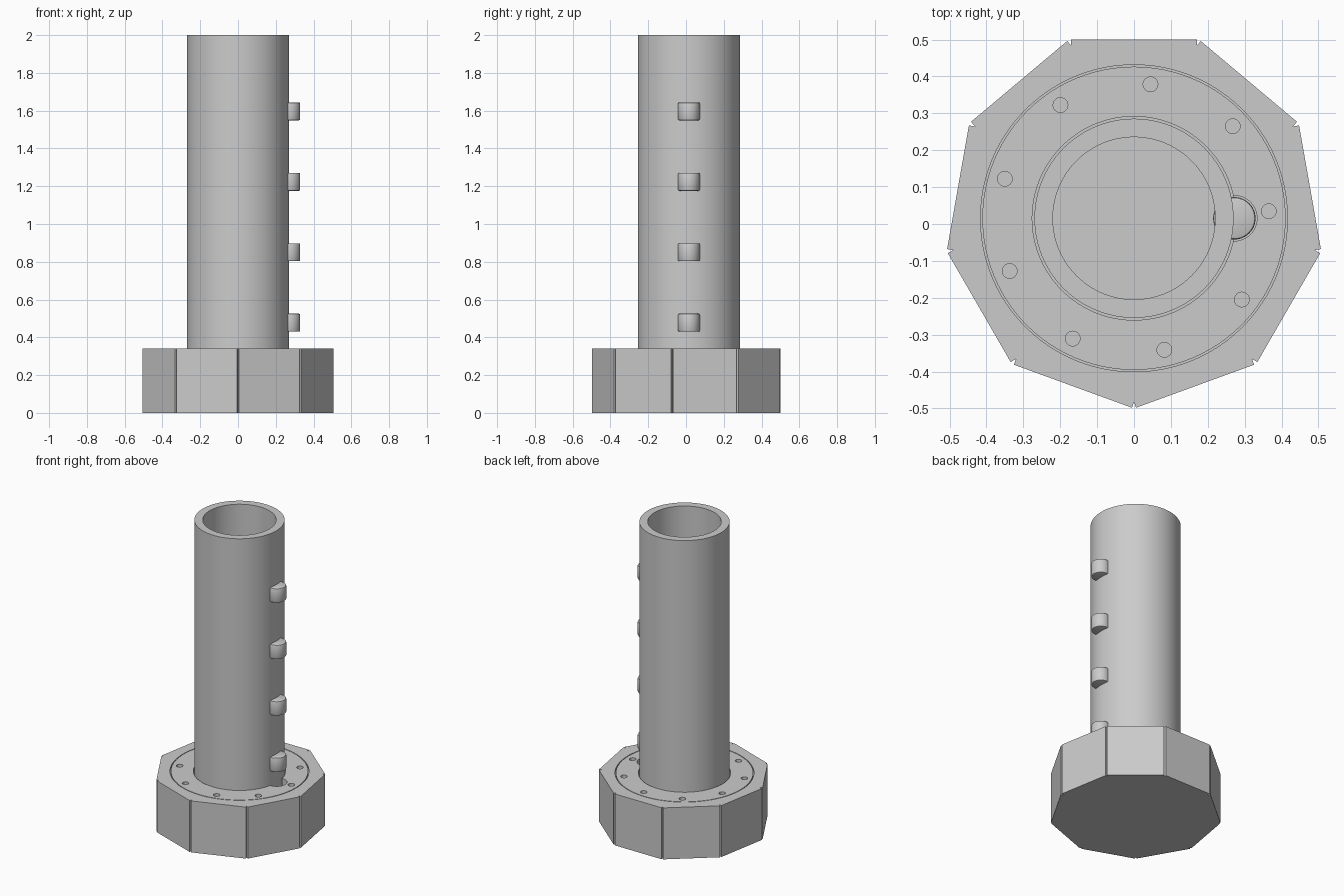
import bpy, bmesh
from math import sin, cos, radians, tau
from mathutils import Vector

if "Cube" in bpy.data.objects:
    bpy.data.objects.remove(bpy.data.objects["Cube"])

CY = 0.0155          # axis of the model in y
TOP = 0.34           # top of the base
FLOOR = 0.05         # floor of the socket and the bore

metal = bpy.data.materials.new("plain_grey")
metal.use_nodes = True
GREY = (0.6, 0.6, 0.6, 1)
metal.diffuse_color = GREY
metal.node_tree.nodes["Principled BSDF"].inputs["Base Color"].default_value = GREY


def make(name, bm):
    bmesh.ops.recalc_face_normals(bm, faces=bm.faces)
    mesh = bpy.data.meshes.new(name)
    bm.to_mesh(mesh)
    bm.free()
    mesh.materials.append(metal)
    obj = bpy.data.objects.new(name, mesh)
    bpy.context.collection.objects.link(obj)
    return obj


def activate(obj):
    bpy.ops.object.select_all(action='DESELECT')
    obj.select_set(True)
    bpy.context.view_layer.objects.active = obj


def smooth(obj):
    activate(obj)
    bpy.ops.object.shade_smooth_by_angle(angle=radians(30))


def lathe(name, profile, x=0, y=CY, sides=96, closed=False):
    """Turn an (r, z) profile about a vertical axis."""
    bm = bmesh.new()
    pts = [bm.verts.new((r, 0, z)) for r, z in profile]
    pairs = list(zip(pts, pts[1:])) + ([(pts[-1], pts[0])] if closed else [])
    edges = [bm.edges.new(p) for p in pairs]
    bmesh.ops.spin(bm, geom=pts + edges, axis=(0, 0, 1), cent=(0, 0, 0),
                   angle=tau, steps=sides, use_duplicate=False)
    bmesh.ops.remove_doubles(bm, verts=bm.verts, dist=1e-5)
    bmesh.ops.translate(bm, verts=bm.verts, vec=(x, y, 0))
    return make(name, bm)


def cut(target, cutter):
    mod = target.modifiers.new("cut", 'BOOLEAN')
    mod.operation, mod.solver, mod.object = 'DIFFERENCE', 'EXACT', cutter
    activate(target)
    bpy.ops.object.modifier_apply(modifier=mod.name)
    bpy.data.objects.remove(cutter)


# Nine-sided base with a small V notch on every upright corner
bm = bmesh.new()
corners = [Vector((cos(radians(a)), sin(radians(a)), 0)) * 0.5155
           for a in range(-90, 270, 40)]
ring = []
for i, c in enumerate(corners):
    before = (corners[i - 1] - c).normalized()
    after = (corners[(i + 1) % 9] - c).normalized()
    ring += [c + before * 0.006, c * 0.965, c + after * 0.006]
face = bm.faces.new([bm.verts.new(p + Vector((0, CY, 0))) for p in ring])
grown = bmesh.ops.extrude_face_region(bm, geom=[face])["geom"]
bmesh.ops.translate(bm, vec=(0, 0, TOP),
                    verts=[v for v in grown if isinstance(v, bmesh.types.BMVert)])
base = make("base", bm)


def disc(r, low, high):
    return [(0, low), (r, low), (r, high), (0, high)]


# Socket for the tube, relief slot for the pegs, thin dial groove
cut(base, lathe("socket_cutter", disc(0.276, FLOOR, 0.5)))
cut(base, lathe("slot_cutter", disc(0.0615, FLOOR + 0.01, 0.5), x=0.272, sides=48))
cut(base, lathe("groove_cutter", [(0.411, 0.28), (0.416, 0.28), (0.416, 0.4), (0.411, 0.4)],
                closed=True))

# Nine shallow index holes on the dial
for k in range(9):
    a = radians(3 + 40 * k)
    cut(base, lathe("hole_cutter", disc(0.02, TOP - 0.02, 0.4),
                    x=0.366 * cos(a), y=CY + 0.366 * sin(a), sides=24))
smooth(base)

# Hollow tube, closed at the bottom inside the base
tube = lathe("tube", [(0, FLOOR - 0.01), (0.27, FLOOR - 0.01), (0.27, 2),
                      (0.22, 2), (0.22, FLOOR + 0.03), (0, FLOOR + 0.03)])
smooth(tube)

# Four rounded pegs up the side of the tube
R, B = 0.0575, 0.007
for k in range(4):
    z0 = 0.43 + 0.373 * k
    z1 = z0 + 0.095
    peg = lathe(f"peg_{k + 1}", [(0, z0), (R - B, z0), (R - B * 0.3, z0 + B * 0.3), (R, z0 + B),
                                 (R, z1 - B), (R - B * 0.3, z1 - B * 0.3), (R - B, z1), (0, z1)],
                x=0.272, sides=48)
    smooth(peg)
